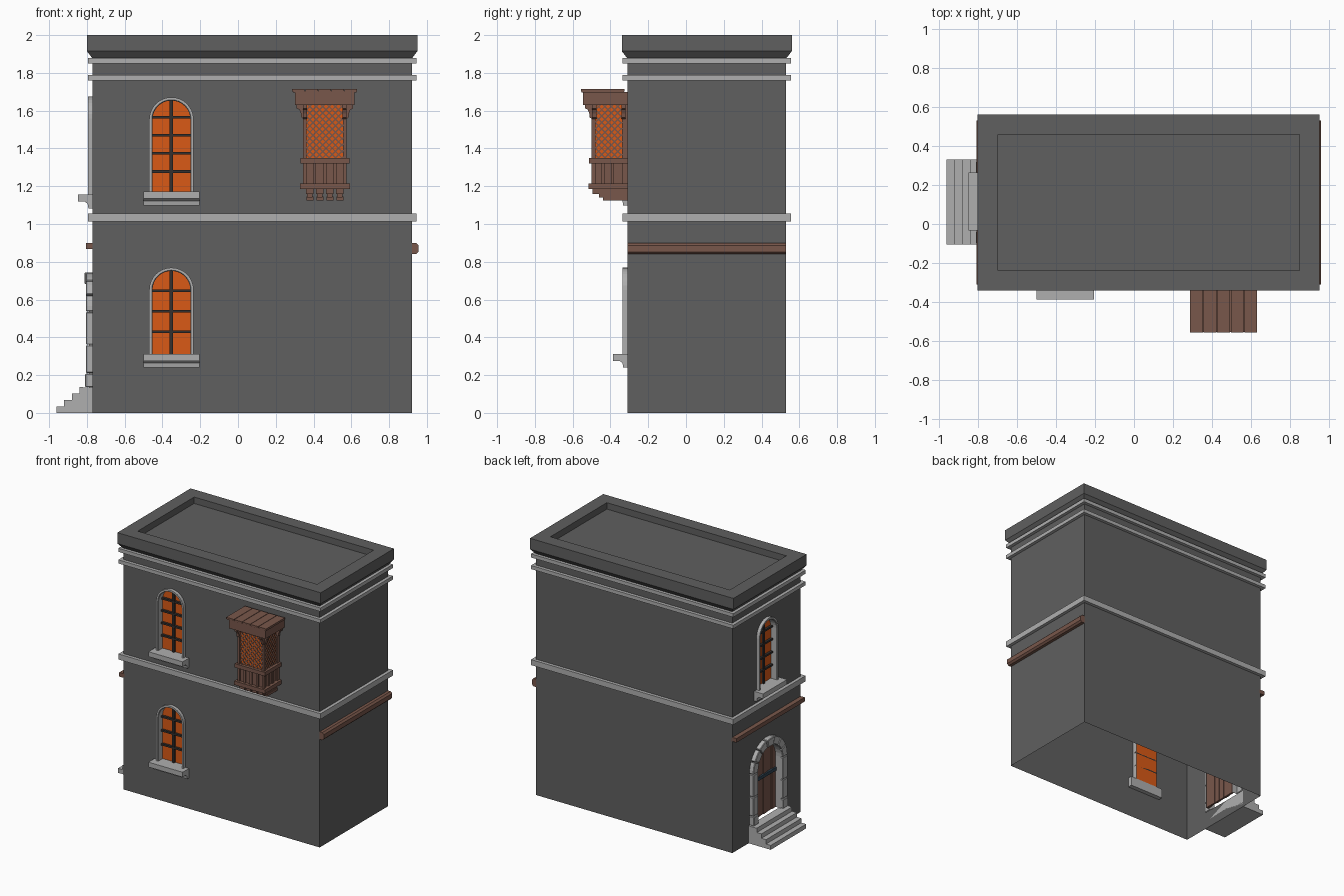
import bpy, bmesh, math
from mathutils import Matrix, Vector

if "Cube" in bpy.data.objects:
    bpy.data.objects.remove(bpy.data.objects["Cube"])

X0, X1, Y0, Y1 = -0.77, 0.92, -0.31, 0.53   # wall planes


def material(name, rgb):
    m = bpy.data.materials.new(name)
    m.diffuse_color = (*rgb, 1)
    m.use_nodes = True
    m.node_tree.nodes["Principled BSDF"].inputs["Base Color"].default_value = m.diffuse_color
    return m


WALL = material("wall_grey", (0.115, 0.115, 0.115))
STONE = material("light_stone", (0.43, 0.43, 0.43))
WOOD = material("brown_wood", (0.19, 0.095, 0.07))
GLASS = material("orange_glass", (0.70, 0.10, 0.008))
DARK = material("dark_bars", (0.035, 0.03, 0.028))
IRON = material("blue_iron", (0.03, 0.06, 0.09))


def plane(origin, u, d):
    """Working plane: u along the wall, v up, d outwards."""
    u, d, v = Vector(u), Vector(d), Vector((0, 0, 1))
    return Matrix.Translation(origin) @ Matrix((u, v, d)).transposed().to_4x4()


WORLD = plane((0, 0, 0), (1, 0, 0), (0, -1, 0))
FRONT = plane((0, Y0, 0), (1, 0, 0), (0, -1, 0))
LEFT = plane((X0, 0, 0), (0, -1, 0), (-1, 0, 0))
RIGHT = plane((X1, 0, 0), (0, 1, 0), (1, 0, 0))
BACK = plane((0, Y1, 0), (-1, 0, 0), (0, 1, 0))


class Part:
    def __init__(self, M=WORLD):
        self.bm, self.M = bmesh.new(), M

    def verts(self, pts):
        return [self.bm.verts.new(self.M @ Vector(p)) for p in pts]

    def loft(self, rings, closed=False, cap=False):
        rows = [self.verts(r) for r in rings]
        n = len(rows[0])
        for a, b in zip(rows, rows[1:]):
            for i in range(n if closed else n - 1):
                j = (i + 1) % n
                self.bm.faces.new((a[i], a[j], b[j], b[i]))
        if cap:
            self.bm.faces.new(rows[-1])
        return rows

    def prism(self, poly, d0, d1):
        rows = self.loft([[(u, v, d) for u, v in poly] for d in (d0, d1)], True, True)
        self.bm.faces.new(rows[0][::-1])

    def box(self, u0, u1, v0, v1, d0, d1):
        self.prism([(u0, v0), (u1, v0), (u1, v1), (u0, v1)], d0, d1)

    def done(self, name, mat, fix=True, bevel=0):
        if fix:
            bmesh.ops.recalc_face_normals(self.bm, faces=self.bm.faces[:])
        me = bpy.data.meshes.new(name)
        self.bm.to_mesh(me)
        self.bm.free()
        me.materials.append(mat)
        ob = bpy.data.objects.new(name, me)
        bpy.context.collection.objects.link(ob)
        if bevel:
            b = ob.modifiers.new("bevel", 'BEVEL')
            b.width, b.segments = bevel, 1


def arch(c, r, v0, spring, n=16):
    arc = [(c - r * math.cos(math.pi * i / n), spring + r * math.sin(math.pi * i / n)) for i in range(n + 1)]
    return [(c - r, v0)] + arc + [(c + r, v0)]


def wall(name, M, u0, u1, holes=()):
    p = Part(M)
    for loop in [[(u0, 0), (u1, 0), (u1, 1.88), (u0, 1.88)], *holes]:
        vs = p.verts([(u, v, 0) for u, v in loop])
        for a, b in zip(vs, vs[1:] + vs[:1]):
            p.bm.edges.new((a, b))
    bmesh.ops.triangle_fill(p.bm, use_beauty=True, edges=p.bm.edges[:])
    p.bm.normal_update()
    out = M.to_3x3() @ Vector((0, 0, 1))
    bmesh.ops.reverse_faces(p.bm, faces=[f for f in p.bm.faces if f.normal.dot(out) < 0])
    p.done(name, WALL, False)


def rect_rings(profile):
    # rectangular rings around the house, (outward offset, height)
    return [[(X0 - o, z, -Y0 + o), (X1 + o, z, -Y0 + o), (X1 + o, z, -Y1 - o), (X0 - o, z, -Y1 - o)]
            for o, z in profile]


def window(name, M, c, v0, top, first_bar, step, count):
    r, spring = 0.10, top - 0.1175
    p = Part(M)
    p.loft([[(u, v, d) for u, v in arch(c, rr, v0, spring)]
            for rr, d in ((r, -0.035), (r, 0.02), (r + .004, 0.025), (r + .0175, 0.025), (r + .0175, 0))])
    p.done(name + "_frame", STONE)
    p = Part(M)   # stepped sill
    prof = [(-.035, 0), (.077, 0), (.077, -.038), (.04, -.038), (.026, -.05), (.022, -.074), (-.035, -.074)]
    rows = p.loft([[(u, v0 + v, d) for d, v in prof] for u in (c - .1475, c + .1475)], True, True)
    p.bm.faces.new(rows[0][::-1])
    p.done(name + "_sill", STONE)
    p = Part(M)
    p.bm.faces.new(p.verts([(u, v, -.03) for u, v in reversed(arch(c, r, v0, spring))]))
    p.done(name + "_glass", GLASS, False)
    p = Part(M)
    p.box(c - .009, c + .009, v0, spring + r, -.03, -.015)
    for i in range(count):
        z = first_bar + i * step
        w = math.sqrt(max(0, r * r - max(0, z - spring) ** 2))
        p.box(c - w, c + w, z - .007, z + .007, -.03, -.012)
    p.done(name + "_bars", DARK)
    return arch(c, r, v0, spring)


# windows and walls (open underneath)
low = window("lower_front_window", FRONT, -.3525, .313, .769, .43, .108, 3)
up = window("upper_front_window", FRONT, -.3525, 1.172, 1.671, 1.278, .096, 4)
side = window("left_window", LEFT, -.115, 1.156, 1.676, 1.265, .1, 4)
DC, DR, DZ, DS = -.11, .15, .135, .535       # door centre, radius, base, spring
wall("front_wall", FRONT, X0, X1, (low, up))
wall("left_wall", LEFT, -Y1, -Y0, (side, arch(DC, DR, DZ, DS)))
wall("right_wall", RIGHT, Y0, Y1)
wall("back_wall", BACK, -X1, -X0)

# roof parapet with sunken top, and stone bands
p = Part()
p.loft(rect_rings([(0, 1.876), (.03, 1.915), (.03, 2), (-.073, 2), (-.073, 1.95)]), True, True)
p.done("roof_parapet", WALL)
for name, a, b in (("middle_band", 1.013, 1.056), ("lower_cornice_band", 1.76, 1.788), ("upper_cornice_band", 1.85, 1.878)):
    p = Part()
    p.loft(rect_rings([(0, a), (.025, a), (.025, b), (0, b)]), True)
    p.done(name, STONE)

# wooden beams on the side walls
p = Part()
p.prism([(.91, .84), (.943, .84), (.956, .853), (.956, .887), (.943, .9), (.91, .9)], -Y1, -Y0)
p.done("right_beam", WOOD)
p = Part()
p.box(-.805, -.76, .868, .9, -Y1, -Y0)
p.done("left_beam", WOOD)

# door steps
p = Part()
prof = [(X0, 0)]
for i in range(4):
    x = -.96 + .04 * i
    prof += [(x, .034 * i), (x, .034 * (i + 1))]
p.prism(prof + [(X0, .135)], -.33, .105)
p.done("door_steps", STONE)

# door surround of separate blocks
p = Part(LEFT)
RO = .21
for s in (-1, 1):
    for i, (a, b) in enumerate(((DZ, .21), (.21, .36), (.36, DS))):
        p.box(*sorted((DC + s * DR, DC + s * RO)), a + .002, b - .002, -.005, .035 + .004 * (i == 0))
N = 7
for k in range(N):
    key = k == N // 2
    a, b = math.pi * k / N + .012, math.pi * (k + 1) / N - .012
    angs = [a + (b - a) * t / 3 for t in range(4)]
    p.prism([(DC + DR * math.cos(t), DS + DR * math.sin(t)) for t in angs] +
            [(DC + RO * math.cos(t), DS + RO * math.sin(t)) for t in angs[::-1]], -.005, .042 if key else .035)
p.done("door_surround", STONE, bevel=.004)
p = Part(LEFT)
p.loft([[(u, v, d) for u, v in arch(DC, DR, DZ, DS)] for d in (-.045, .02)])
p.done("door_reveal", STONE)

# plank door with iron bar
p = Part(LEFT)
for k in range(6):
    a, b = DC - DR + .05 * k + .002, DC - DR + .05 * (k + 1) - .002
    tops = [b + (a - b) * t / 3 for t in range(4)]
    p.prism([(a, DZ), (b, DZ)] + [(u, DS + math.sqrt(DR ** 2 - (u - DC) ** 2)) for u in tops],
            -.045, -.03 + .004 * (k % 2))
p.done("door_planks", WOOD)
p = Part(LEFT)
p.box(DC - DR + .005, DC + DR - .005, .425, .45, -.03, -.015)
p.done("door_iron_bar", IRON)

# wooden bay: roof planks, header, brackets
C = .46
p = Part(FRONT)
for k in range(5):
    u = C - .173 + k * .0694
    p.box(u, u + .066, 1.702, 1.715, .015, .245)
p.box(C - .168, C + .168, 1.697, 1.704, .018, .242)
p.done("bay_roof", WOOD)
p = Part(FRONT)
p.box(C - .157, C + .157, 1.63, 1.70, 0, .235)
p.done("bay_header", WOOD)
steps = [(0, 1.635), (.036, 1.635), (.036, 1.612), (.022, 1.605), (.014, 1.585), (.012, 1.565), (0, 1.555)]
p = Part(FRONT)
for s in (-1, 1):
    for d in (.01, .165):
        p.prism([(C + s * (.113 + w), z) for w, z in steps], d, d + .022)
    rows = p.loft([[(u, z, .188 + w) for w, z in steps] for u in (C + s * .094, C + s * .115)], True, True)
    p.bm.faces.new(rows[0][::-1])
p.done("bay_brackets", WOOD)

# bay body: posts, rails, panels, joists
p = Part(FRONT)
for s in (-1, 1):
    for d0, d1 in ((0, .03), (.17, .19)):
        p.box(*sorted((C + s * .097, C + s * .115)), 1.215, 1.63, d0, d1)
p.done("bay_posts", WOOD)
p = Part(FRONT)
p.box(C - .13, C + .13, 1.32, 1.35, 0, .203)
p.box(C - .133, C + .133, 1.185, 1.215, 0, .205)
p.box(C - .105, C + .105, 1.215, 1.32, 0, .18)
for k in range(1, 4):
    u = C + (k - 2) * .055
    p.box(u - .009, u + .009, 1.215, 1.32, .17, .19)
for s in (-1, 1):
    for d in (.07, .12):
        p.box(*sorted((C + s * .1, C + s * .115)), 1.215, 1.32, d, d + .018)
p.done("bay_rails_and_panels", WOOD)
p = Part(FRONT)
for k in range(4):
    u = C + (k - 1.5) * .053
    p.box(u - .02, u + .02, 1.158, 1.187, 0, .185)
    p.box(u - .015, u + .015, 1.14, 1.16, 0, .15)
    p.box(u - .019, u + .019, 1.125, 1.145, 0, .13)
p.done("bay_joists", WOOD)
p = Part(FRONT)
p.box(C - .104, C + .104, 1.34, 1.635, 0, .178)
p.done("bay_glass", GLASS)


def lattice(name, M, W, v0=1.35, H=.28, pitch=.034, hw=.0036):
    p = Part(M)
    for s in (-1, 1):
        for k in range(-9, 17):
            c = (k + .5) * pitch
            a, b = (max(0, -c), min(H, W - c)) if s == 1 else (max(0, c - W), min(H, c))
            if b - a > .005:
                e = hw * math.sqrt(2)
                p.prism([(c + s * a - e, v0 + a), (c + s * a + e, v0 + a),
                         (c + s * b + e, v0 + b), (c + s * b - e, v0 + b)], 0, .006 + .002 * s)
    p.done(name, WOOD)


lattice("bay_lattice_front", plane((C - .097, Y0 - .177, 0), (1, 0, 0), (0, -1, 0)), .194)
lattice("bay_lattice_right", plane((C + .103, Y0 - .17, 0), (0, 1, 0), (1, 0, 0)), .14)
lattice("bay_lattice_left", plane((C - .103, Y0 - .03, 0), (0, -1, 0), (-1, 0, 0)), .14)
